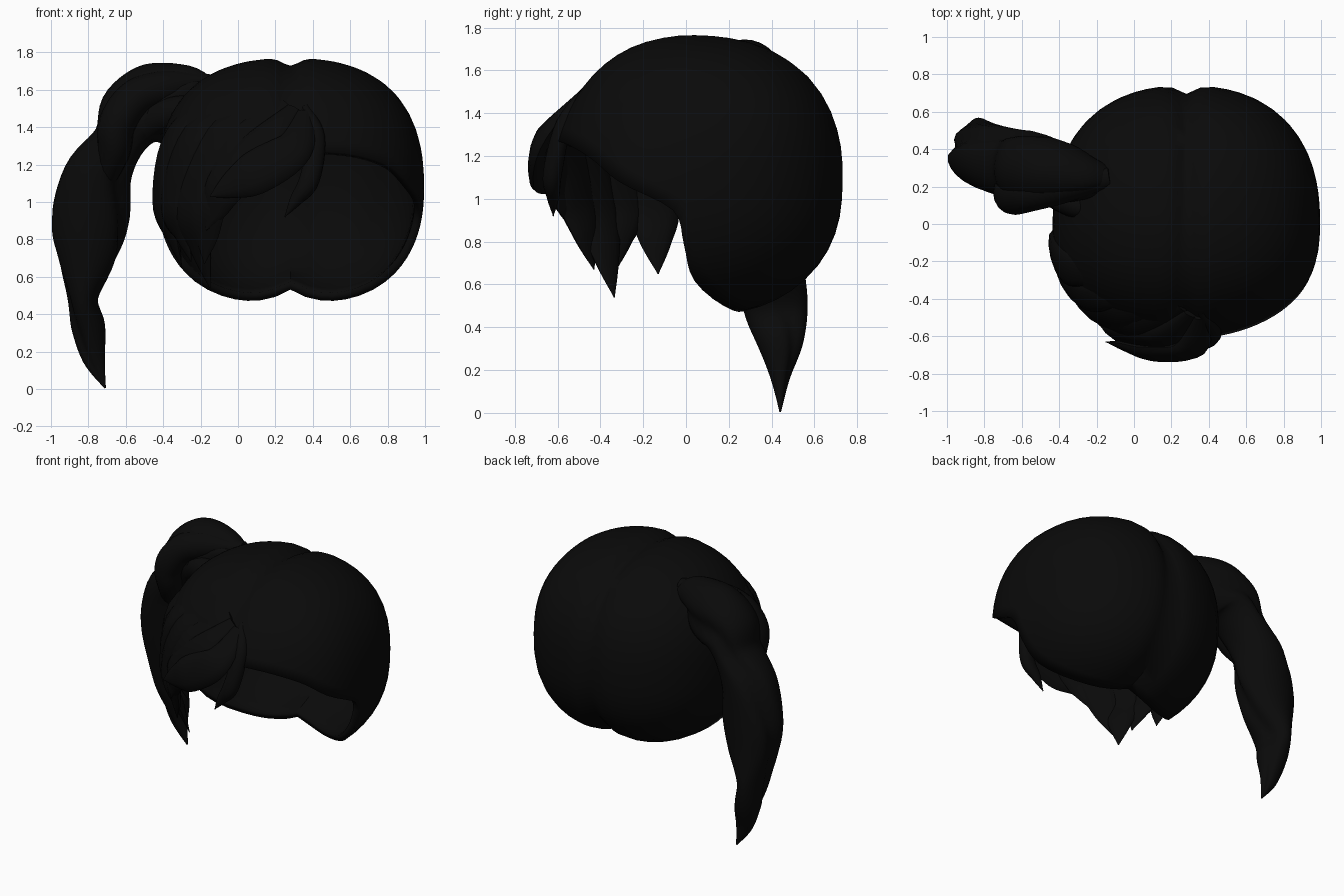
import bpy, bmesh, math
from mathutils import Vector

if "Cube" in bpy.data.objects:
    bpy.data.objects.remove(bpy.data.objects["Cube"])

C = Vector((0.28, 0.0, 1.08))         # centre of the head
hair = bpy.data.materials.new("black_hair")
hair.diffuse_color = (0.003, 0.003, 0.003, 1)
hair.use_nodes = True
hair.node_tree.nodes["Principled BSDF"].inputs["Base Color"].default_value = hair.diffuse_color


def smooth_path(pts, n, closed=False):
    """Catmull-Rom through tuples of any length."""
    k, out = len(pts), []
    for i in range(k if closed else k - 1):
        idx = [i - 1, i, i + 1, i + 2]
        p = [pts[j % k] if closed else pts[min(max(j, 0), k - 1)] for j in idx]
        for s in range(n):
            t = s / n
            out.append([0.5 * (2 * b + (c - a) * t + (2 * a - 5 * b + 4 * c - d) * t * t
                               + (3 * b - a - 3 * c + d) * t ** 3) for a, b, c, d in zip(*p)])
    if not closed:
        out.append(list(pts[-1]))
    return out


def skull(d):
    """Point on the rounded head surface in direction d from the centre."""
    u = d.normalized()
    p = 2.35 - 0.3 * max(0, -u.y) + 0.2 * abs(u.x) * max(0, u.z)
    rz = 0.69 if u.z > 0 else 0.655
    ry = 0.74 if u.y > 0 else 0.65                  # flatter brow, fuller back
    r = (abs(u.x / 0.715) ** p + abs(u.y / ry) ** p + abs(u.z / rz) ** p) ** (-1 / p)
    v = u * r
    v *= 1 - 0.07 * max(0, -u.y) * max(0, u.z)      # slope of the brow
    v *= 1 - 0.06 * math.exp(-(v.x / 0.06) ** 2)    # centre parting
    v *= 1 - 0.07 * math.exp(-(v.x / 0.16) ** 2) * max(0, -u.z) ** 2   # nape dip
    return C + v


def finish(name, bm):
    bmesh.ops.recalc_face_normals(bm, faces=bm.faces)
    me = bpy.data.meshes.new(name)
    bm.to_mesh(me)
    bm.free()
    ob = bpy.data.objects.new(name, me)
    bpy.context.collection.objects.link(ob)
    me.materials.append(hair)
    bpy.ops.object.select_all(action='DESELECT')
    ob.select_set(True)
    bpy.context.view_layer.objects.active = ob
    bpy.ops.object.shade_smooth_by_angle(angle=math.radians(50))
    return ob


def sweep(name, path, out_dir, sides=16, groove=0.0, twist=0.0):
    """Loft ellipses; path rows are x, y, z, half width, half thickness."""
    bm, rings = bmesh.new(), []
    n = len(path)
    for i, row in enumerate(path):
        c = Vector(row[:3])
        t = (Vector(path[min(i + 1, n - 1)][:3]) - Vector(path[max(i - 1, 0)][:3])).normalized()
        side = t.cross(out_dir(c)).normalized()
        up = side.cross(t).normalized()
        ring = []
        for j in range(sides):
            a = 2 * math.pi * j / sides
            g = 1 - groove * max(0, math.cos(2 * (a - twist * i / n) - 1.2)) ** 6
            ring.append(bm.verts.new(c + g * (side * math.cos(a) * max(row[3], .003)
                                              + up * math.sin(a) * max(row[4], .003))))
        rings.append(ring)
    for r0, r1 in zip(rings, rings[1:]):
        for j in range(sides):
            k = (j + 1) % sides
            bm.faces.new((r0[j], r0[k], r1[k], r1[j]))
    bm.faces.new(rings[0])
    bm.faces.new(rings[-1])
    return finish(name, bm)


# Hair cap: shell fanned from the crown to the hairline
half = [(0, -.62, 1.27), (.2, -.6, 1.27), (.37, -.52, 1.24), (.52, -.42, 1.18), (.62, -.3, 1.08),
        (.69, -.06, .95), (.68, -.01, .78), (.58, .04, .6), (.3, .22, .47), (0, .27, .54)]
rim = half + [(-x, y, z) for x, y, z in half[-2:0:-1]]
rim = smooth_path(rim, 4, closed=True)
pole = Vector((0, .64, .77)).normalized()
bm = bmesh.new()
top = bm.verts.new(skull(pole))
prev, RINGS = None, 18
for i in range(1, RINGS + 1):
    ring = []
    for x, y, z in rim:
        d = Vector((x, y, z - C.z)).normalized()
        ring.append(bm.verts.new(skull(pole.slerp(d, i / RINGS))))
    for j in range(len(ring)):
        k = (j + 1) % len(ring)
        if prev:
            bm.faces.new((prev[j], prev[k], ring[k], ring[j]))
        else:
            bm.faces.new((top, ring[k], ring[j]))
    prev = ring
cap = finish("hair_cap", bm)
sol = cap.modifiers.new("thickness", 'SOLIDIFY')
sol.thickness = 0.045
sol.offset = -1

# Fringe and side locks: root, two bends lying on the cap, free tip, width
locks = {
    "fringe_sweep": ([(.36, -.5, 1.48), (.3, -.665, 1.29), (.1, -.685, 1.16), (-.15, -.63, 1.03)], .12),
    "fringe_point": ([(.36, -.47, 1.51), (.42, -.57, 1.35), (.38, -.61, 1.12), (.25, -.62, .92)], .055),
    "fringe_inner": ([(.3, -.48, 1.5), (.14, -.61, 1.32), (-.06, -.59, 1.1), (-.17, -.52, .85)], .12),
    "side_lock_1": ([(.25, -.44, 1.53), (.0, -.55, 1.32), (-.14, -.5, 1.02), (-.18, -.43, .67)], .13),
    "side_lock_2": ([(.18, -.4, 1.55), (-.1, -.46, 1.34), (-.24, -.41, .98), (-.15, -.335, .54)], .13),
    "side_lock_3": ([(.1, -.36, 1.56), (-.2, -.36, 1.34), (-.32, -.29, 1.0), (-.25, -.32, .68)], .12),
    "side_lock_4": ([(-.05, -.25, 1.58), (-.3, -.22, 1.34), (-.37, -.15, 1.0), (-.3, -.13, .65)], .13),
}
for name, (pts, w) in locks.items():
    rows = []
    for i, p in enumerate(pts):
        v = Vector(p)
        if i < 3:                       # keep root and bends on the surface
            s = skull((v - C).normalized())
            lift = -0.03 if i == 0 else -0.015
            if (s - C).length + lift > (v - C).length:
                v = s + (v - C).normalized() * lift
        f = (.35, .85, 1, .02)[i]
        if i == 3:                      # stay full before the tip
            mid = Vector(rows[-1][:3]).lerp(v, .55)
            rows.append((*mid, w * .62, .03))
        rows.append((*v, w * f, .045 * f))
    sweep(name, smooth_path(rows, 6), lambda c: (c - C).normalized(), sides=12)


def from_bend(c):
    """Across the tail, so widths run in the front plane."""
    return Vector((0, 1, 0))


# Side ponytail: arches out of the crown, then hangs and tapers
tail = [(-.10, .24, 1.58, .04, .05), (-.25, .25, 1.60, .13, .12), (-.41, .28, 1.545, .21, .18),
        (-.555, .30, 1.46, .20, .20), (-.64, .32, 1.32, .14, .19), (-.75, .35, 1.13, .185, .18),
        (-.79, .37, .90, .21, .17), (-.81, .39, .70, .17, .16), (-.83, .42, .49, .085, .15),
        (-.80, .44, .33, .09, .11), (-.77, .44, .16, .06, .045), (-.71, .44, .005, .004, .004)]
sweep("ponytail", smooth_path(tail, 6), from_bend, 28, groove=.2, twist=4.0)

# Wrapping strand lying over the front of the arch
wrap = [(-.13, .25, 1.65, .03, .05), (-.35, .21, 1.62, .09, .09), (-.54, .17, 1.56, .10, .10),
        (-.645, .16, 1.42, .10, .11), (-.665, .2, 1.26, .085, .10), (-.74, .31, 1.02, .03, .03)]
sweep("ponytail_wrap", smooth_path(wrap, 6), from_bend, 16)

# Small strand tucked under the root of the tail
tuck = [(-.2, .06, 1.52, .04, .03), (-.31, .1, 1.49, .08, .07), (-.45, .17, 1.43, .08, .07),
        (-.58, .25, 1.28, .03, .03)]
sweep("ponytail_under_strand", smooth_path(tuck, 6), from_bend, 12)
